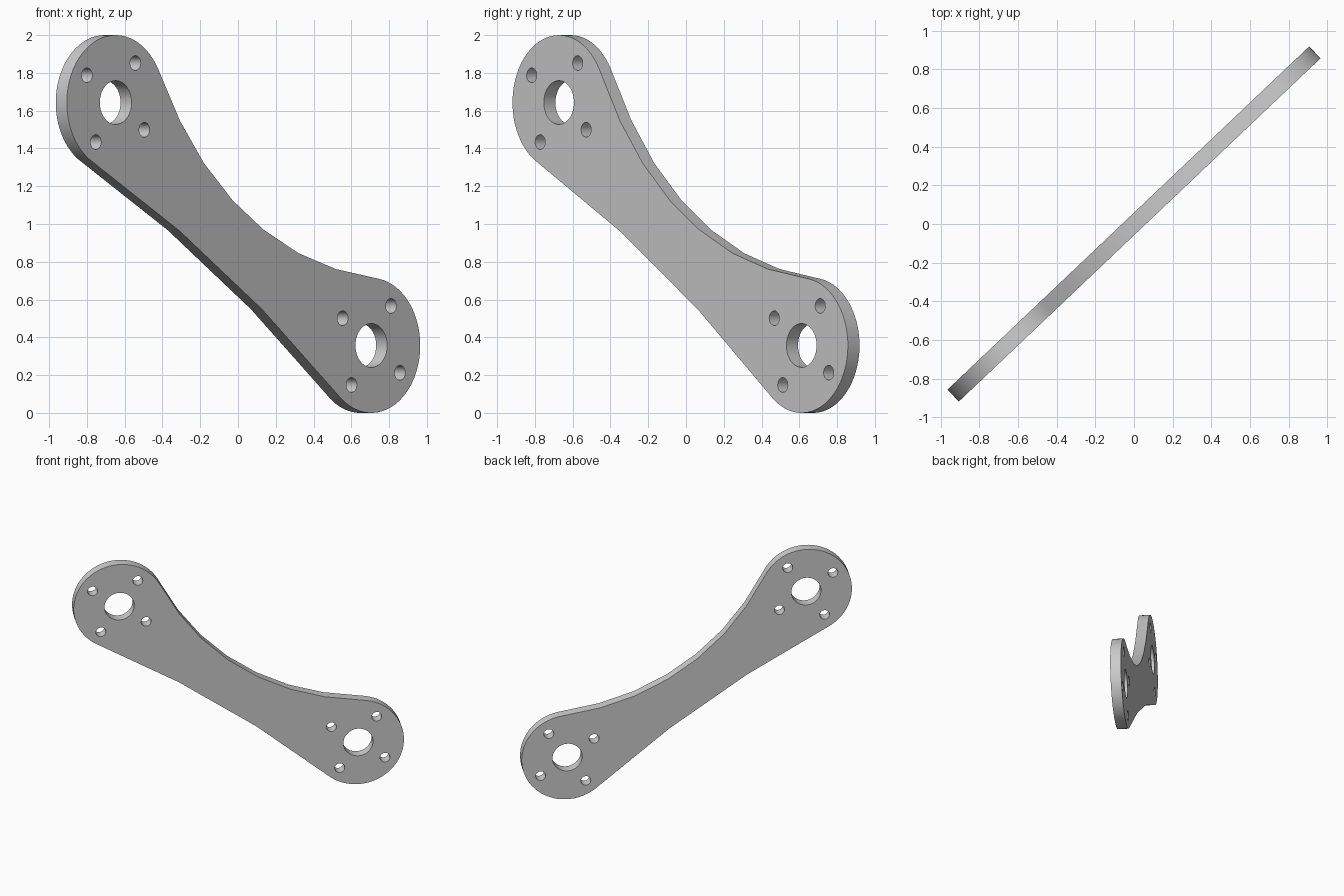
import bpy, bmesh
from math import cos, sin, pi, radians
from mathutils import Vector, Matrix

if "Cube" in bpy.data.objects:
    bpy.data.objects.remove(bpy.data.objects["Cube"])

END = 1.133        # distance of each round end from the middle
R = 0.357          # radius of the round ends
HALF_T = 0.0425    # half thickness of the plate


def arc(cx, cy, r, a0, a1, n, closed=False):
    """Points on an arc; a closed ring leaves out the repeated last point."""
    steps = n if closed else n - 1
    return [(cx + r * cos(a0 + (a1 - a0) * i / steps),
             cy + r * sin(a0 + (a1 - a0) * i / steps)) for i in range(n)]


# Outer profile: right half from bottom edge to concave top edge, then mirrored
half = [(0.368, -0.295)]
half += arc(END, 0, R, radians(-97), radians(115.4), 40)
half += [(0.69, 0.186), (0.42, 0.101), (0.137, 0.058)]
loops = [half + [(-x, y) for x, y in reversed(half)]]

# Bearing hole and four bolt holes at each end
for side in (-1, 1):
    cx = side * END
    loops.append(arc(cx, 0, 0.116, 0, 2 * pi, 40, True))
    for k in range(4):
        a = k * pi / 2
        loops.append(arc(cx + 0.254 * cos(a), 0.254 * sin(a), 0.039,
                         0, 2 * pi, 24, True))

# Filled flat curve gives the plate with its holes
curve = bpy.data.curves.new("link_plate", 'CURVE')
curve.dimensions = '2D'
curve.fill_mode = 'BOTH'
curve.extrude = HALF_T
for pts in loops:
    sp = curve.splines.new('POLY')
    sp.points.add(len(pts) - 1)
    for p, (x, y) in zip(sp.points, pts):
        p.co = (x, y, 0, 1)
    sp.use_cyclic_u = True
plate = bpy.data.objects.new("link_plate", curve)
bpy.context.collection.objects.link(plate)
bpy.context.view_layer.objects.active = plate
plate.select_set(True)
bpy.ops.object.convert(target='MESH')
plate = bpy.context.object

# Stand the plate upright, turned about z and tilted along its length
heading, tilt = radians(43.5), radians(-34.58)
d, up = Vector((cos(heading), sin(heading), 0)), Vector((0, 0, 1))
e = d * cos(tilt) + up * sin(tilt)
n = -d * sin(tilt) + up * cos(tilt)
rot = Matrix((e, n, e.cross(n))).transposed().to_4x4()

bm = bmesh.new()
bm.from_mesh(plate.data)
bmesh.ops.remove_doubles(bm, verts=bm.verts, dist=0.0005)
bmesh.ops.recalc_face_normals(bm, faces=bm.faces)
bm.transform(Matrix.Translation((0, 0, 1)) @ rot)
bm.to_mesh(plate.data)
bm.free()

bpy.ops.object.shade_smooth_by_angle(angle=radians(30))
